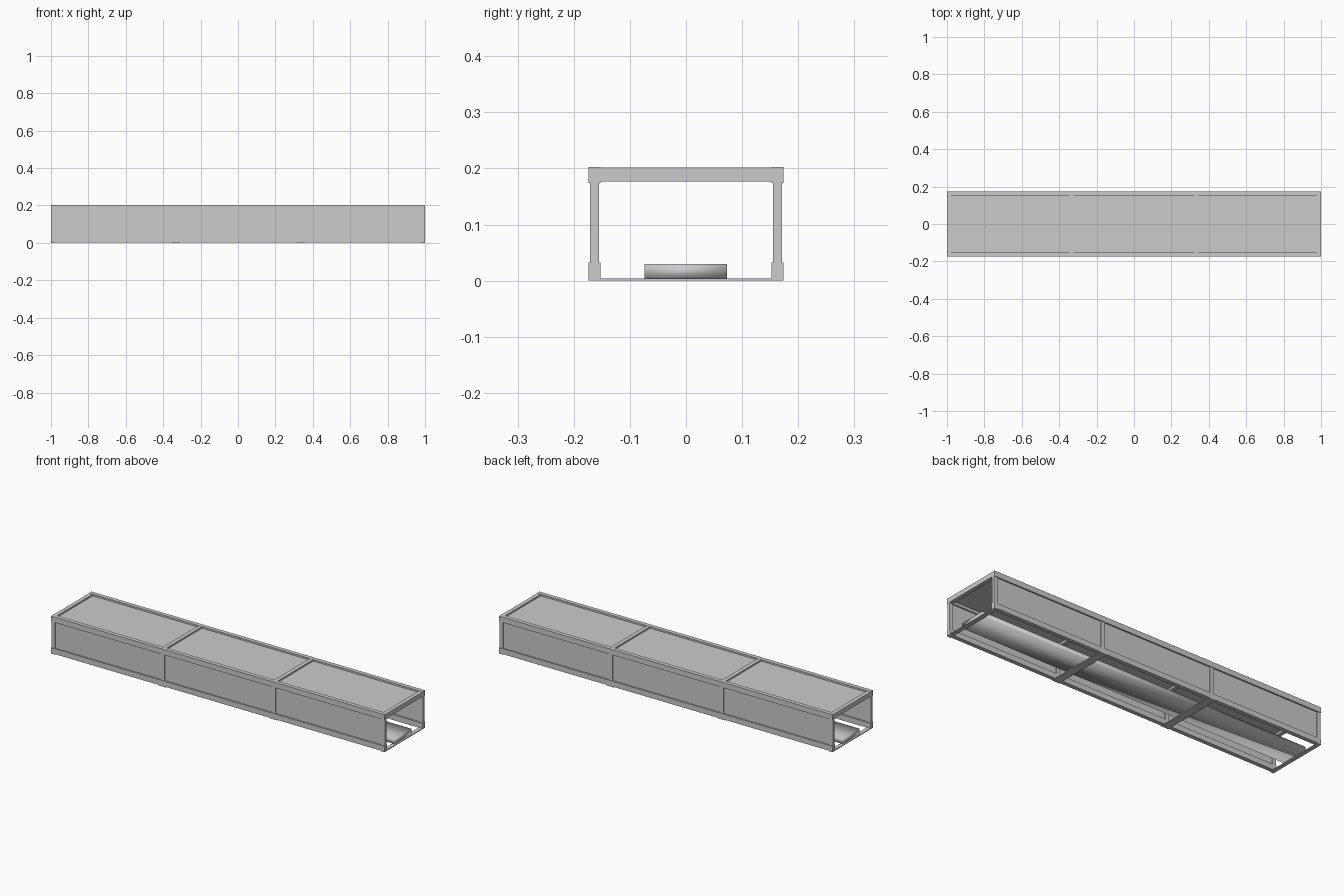
import bpy

cube = bpy.data.objects.get("Cube")
if cube:
    bpy.data.objects.remove(cube, do_unlink=True)

grey = bpy.data.materials.new("plain_grey")
grey.use_nodes = True
colour = (0.6, 0.6, 0.6, 1)
grey.diffuse_color = colour
grey.node_tree.nodes["Principled BSDF"].inputs["Base Color"].default_value = colour


def box(name, x, y, z):
    """Box spanning the (low, high) range on each axis."""
    spans = (x, y, z)
    bpy.ops.mesh.primitive_cube_add(size=1)
    ob = bpy.context.object
    ob.name = ob.data.name = name
    for v in ob.data.vertices:
        v.co = [(lo + hi) / 2 + c * (hi - lo) for c, (lo, hi) in zip(v.co, spans)]
    ob.data.materials.append(grey)
    return ob


def mirrored(side, lo, hi):
    return tuple(sorted((side * lo, side * hi)))


BAR = 0.022                        # width of posts and cross bars
BAY = 2 / 3                        # length of one panel bay
lines = [-1 + BAR / 2, -BAY / 2, BAY / 2, 1 - BAR / 2]
sides = {"front": -1, "back": 1}

# Long corner rails and upright posts
for side, s in sides.items():
    rail_y = mirrored(s, 0.152, 0.174)
    box(f"{side}_bottom_rail", (-1, 1), rail_y, (0.003, 0.032))
    box(f"{side}_top_rail", (-1, 1), rail_y, (0.174, 0.203))
    for x in lines:
        box(f"{side}_post", (x - BAR / 2, x + BAR / 2),
            mirrored(s, 0.155, 0.171), (0.032, 0.174))

# Roof cross bars and thin floor ties
for i, x in enumerate(lines):
    box("roof_cross_bar", (x - BAR / 2, x + BAR / 2), (-0.152, 0.152), (0.177, 0.202))
    half = 0.021 if i in (1, 2) else BAR / 2
    box("floor_tie", (x - half, x + half), (-0.174, 0.174), (0, 0.004))

# Recessed side and roof panels in each bay
for a, b in zip(lines, lines[1:]):
    span = (a + BAR / 2, b - BAR / 2)
    box("roof_panel", span, (-0.152, 0.152), (0.188, 0.194))
    for side, s in sides.items():
        box(f"{side}_panel", span, mirrored(s, 0.160, 0.166), (0.032, 0.174))

# Softly shaded bed running along the floor
bed = box("conveyor_bed", (-0.99, 0.99), (-0.074, 0.073), (0.004, 0.03))
bed.data.shade_smooth()
